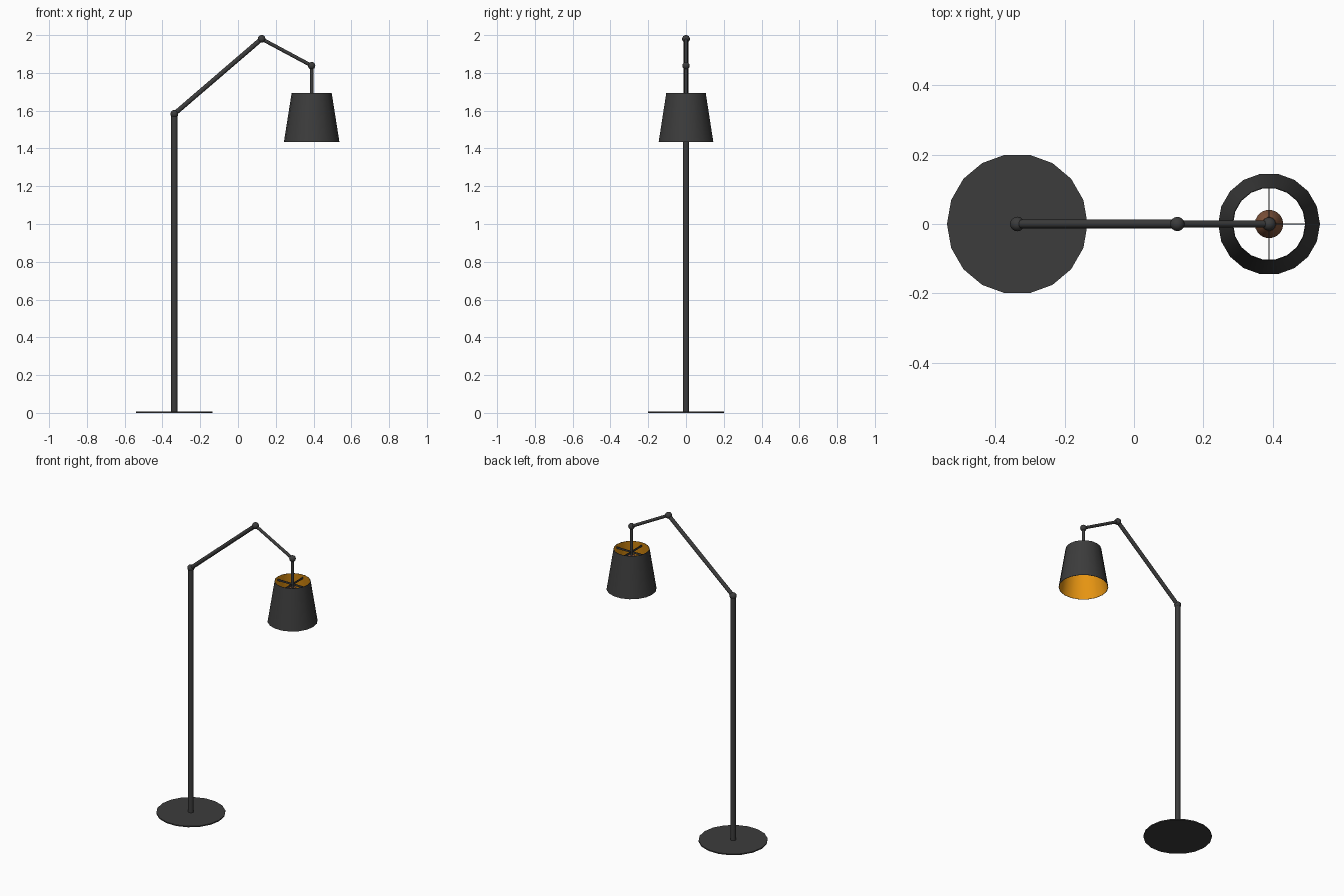
import bpy, bmesh, math
from mathutils import Vector

if "Cube" in bpy.data.objects:
    bpy.data.objects.remove(bpy.data.objects["Cube"])


def material(name, rgb):
    m = bpy.data.materials.new(name)
    m.diffuse_color = (*rgb, 1)
    m.use_nodes = True
    m.node_tree.nodes["Principled BSDF"].inputs["Base Color"].default_value = m.diffuse_color
    return m


DARK = material("dark_grey_metal", (0.045, 0.045, 0.045))
ORANGE = material("orange_lining", (0.80, 0.30, 0.006))
COPPER = material("copper_brown", (0.22, 0.09, 0.045))
SHADE_X = 0.39


def finish(obj, name, mat, smooth=True):
    obj.name = name
    obj.data.materials.append(mat)
    if smooth:
        bpy.ops.object.shade_smooth_by_angle(angle=math.radians(35))
    return obj


def rod(name, a, b, r, sides=12, mat=DARK):
    a, b = Vector(a), Vector(b)
    bpy.ops.mesh.primitive_cylinder_add(vertices=sides, radius=r, depth=(b - a).length,
                                        location=(a + b) / 2)
    o = bpy.context.object
    o.rotation_euler = (b - a).to_track_quat('Z', 'Y').to_euler()
    return finish(o, name, mat)


def ball(name, loc, r, mat=DARK):
    bpy.ops.mesh.primitive_uv_sphere_add(segments=18, ring_count=12, radius=r, location=loc)
    return finish(bpy.context.object, name, mat)


def lathe(name, profile, mats, rule, sides=18, closed=False):
    """Spin (radius, z) points round the shade axis; rule gives each band's material."""
    bm = bmesh.new()
    rings = []
    for r, z in profile:
        rings.append([bm.verts.new((r * math.cos(2 * math.pi * i / sides),
                                    r * math.sin(2 * math.pi * i / sides), z))
                      for i in range(sides)])
    n = len(rings)
    for k in range(n if closed else n - 1):
        lo, hi = rings[k], rings[(k + 1) % n]
        for i in range(sides):
            j = (i + 1) % sides
            bm.faces.new((lo[i], lo[j], hi[j], hi[i])).material_index = rule(k)
    bmesh.ops.recalc_face_normals(bm, faces=bm.faces)
    me = bpy.data.meshes.new(name)
    bm.to_mesh(me)
    bm.free()
    o = bpy.data.objects.new(name, me)
    o.location.x = SHADE_X
    bpy.context.collection.objects.link(o)
    for m in mats:
        me.materials.append(m)
    bpy.ops.object.select_all(action='DESELECT')
    o.select_set(True)
    bpy.context.view_layer.objects.active = o
    bpy.ops.object.shade_smooth_by_angle(angle=math.radians(35))
    return o


# Base disc: first vertex on the x axis
bpy.ops.mesh.primitive_cylinder_add(vertices=18, radius=0.203, depth=0.007,
                                    location=(-0.337, 0, 0.0035), rotation=(0, 0, math.pi / 2))
finish(bpy.context.object, "base", DARK)

# Pole, two arms and the hanging stem
foot, elbow = (-0.337, 0, 0.004), (-0.337, 0, 1.583)
peak, tip = (0.125, 0, 1.98), (SHADE_X, 0, 1.838)
rod("pole", foot, elbow, 0.0165)
rod("long_arm", elbow, peak, 0.0125)
rod("short_arm", peak, tip, 0.0095)
rod("stem", tip, (SHADE_X, 0, 1.65), 0.0095)
for nm, p, r in (("elbow_joint", elbow, 0.021), ("peak_joint", peak, 0.0205), ("tip_joint", tip, 0.0195)):
    ball(nm, p, r)

# Shade: dark outside and rims, orange lining
lathe("shade", [(0.147, 1.434), (0.106, 1.694), (0.104, 1.694), (0.145, 1.434)],
      [DARK, ORANGE], lambda k: 1 if k == 2 else 0, closed=True)

# Spokes carrying the shade
for i in range(2):
    bpy.ops.mesh.primitive_cube_add(size=1, location=(SHADE_X, 0, 1.672), rotation=(0, 0, i * math.pi / 2))
    o = bpy.context.object
    o.scale = (0.212, 0.003, 0.012)
    finish(o, "spoke", DARK, False)

# Bulb holder
lathe("bulb_holder", [(0.001, 1.655), (0.02, 1.652), (0.041, 1.615), (0.041, 1.60), (0.001, 1.60)],
      [COPPER], lambda k: 0)
